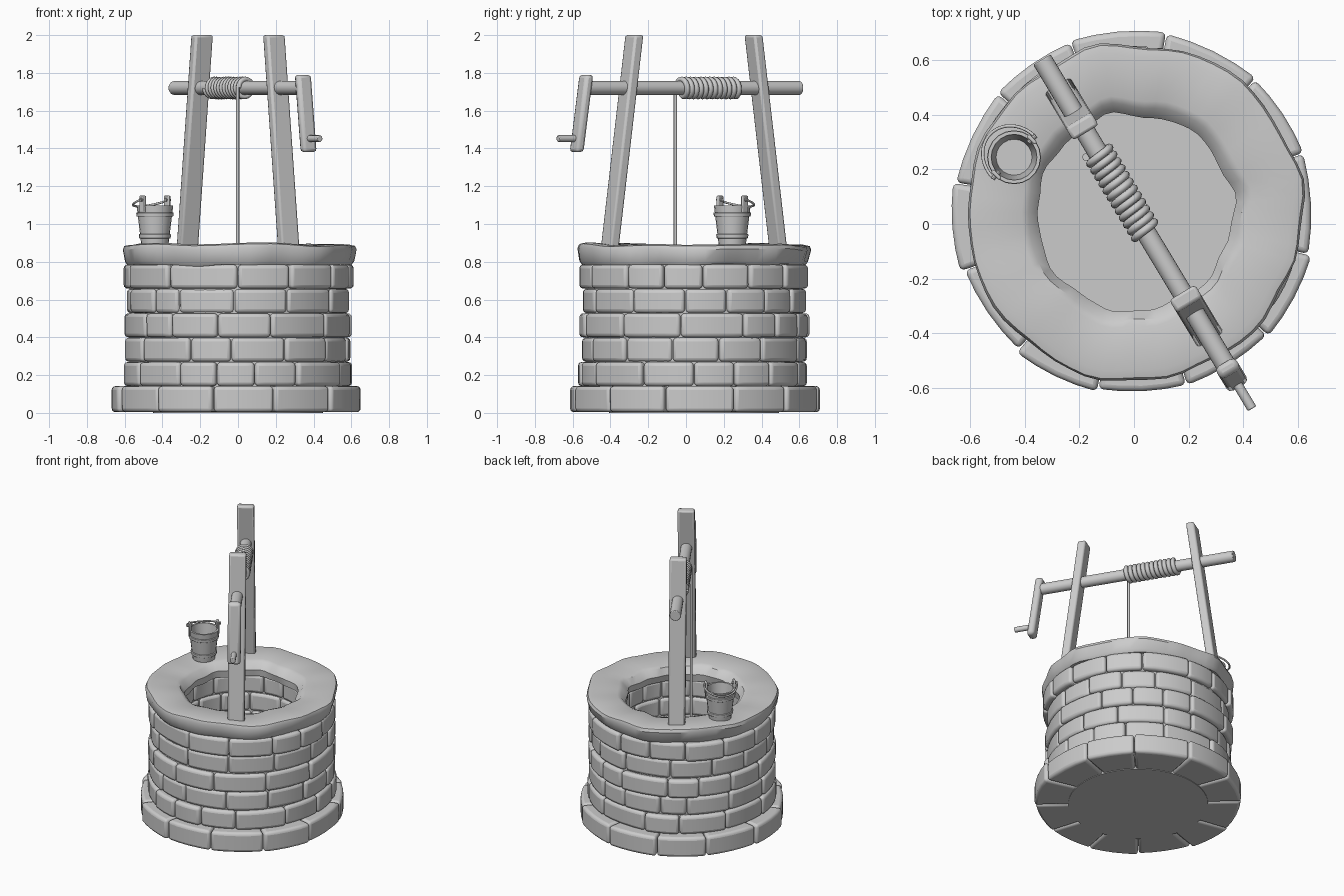
import bpy, bmesh, random
from math import sin, cos, pi, radians, sqrt
from mathutils import Vector, Matrix, noise

if "Cube" in bpy.data.objects:
    bpy.data.objects.remove(bpy.data.objects["Cube"])

random.seed(7)
C = Vector((0, 0.042, 0))                 # well centre
U = Vector((0.516, -0.857, 0)).normalized()   # windlass axis
V = Vector((-U.y, U.x, 0))                # across the axis
Z = Vector((0, 0, 1))


def finish(name, bm, bevel=0, segs=2, angle=35):
    bmesh.ops.recalc_face_normals(bm, faces=bm.faces[:])
    me = bpy.data.meshes.new(name)
    bm.to_mesh(me)
    bm.free()
    ob = bpy.data.objects.new(name, me)
    bpy.context.collection.objects.link(ob)
    if bevel:
        m = ob.modifiers.new("bevel", 'BEVEL')
        m.width, m.segments, m.limit_method = bevel, segs, 'ANGLE'
        m.angle_limit = radians(40)
    bpy.ops.object.select_all(action='DESELECT')
    ob.select_set(True)
    bpy.context.view_layer.objects.active = ob
    bpy.ops.object.shade_smooth_by_angle(angle=radians(angle))
    return ob


def P(t, s, z):
    """Point t along the windlass axis, s across it, at height z."""
    return C + U * t + V * s + Z * z


def stone(bm, a0, a1, r0, r1, z0, z1, n=4):
    """Curved block between two angles; outer face flattened toward its chord."""
    sect, half = [], (a1 - a0) / 2
    for i in range(n + 1):
        a = a0 + (a1 - a0) * i / n
        chord = r1 * cos(half) / cos(a - a0 - half)
        ro = r1 * 0.5 + chord * 0.5 + 0.006 * sin(pi * i / n)
        sect.append([bm.verts.new(C + Vector((cos(a) * r, sin(a) * r, z)))
                     for r, z in ((r0, z0), (ro, z0), (ro, z1), (r0, z1))])
    for p, q in zip(sect, sect[1:]):
        for k in range(4):
            bm.faces.new((p[k], p[(k + 1) % 4], q[(k + 1) % 4], q[k]))
    bm.faces.new(sect[0])
    bm.faces.new(sect[-1][::-1])


def course(name, count, r0, r1, z0, z1, vary, start):
    bm = bmesh.new()
    w = [1 + random.uniform(-vary, vary) for _ in range(count)]
    a = start
    for k in w:
        step = 2 * pi * k / sum(w)
        stone(bm, a + 0.003, a + step - 0.003, r0, r1 + random.uniform(-0.008, 0.01), z0, z1)
        a += step
    finish(name, bm, 0.02, 3)


def lathe(name, prof, centre, n=32, closed=True, wobble=0, bevel=0):
    """Spin (r, z) points about a vertical line."""
    bm = bmesh.new()
    rings = []
    for i in range(n):
        a = 2 * pi * i / n
        ring = []
        for r, z in prof:
            d = Vector((cos(a), sin(a), 0))
            if wobble:
                q = noise.noise_vector(Vector((d.x * 3, d.y * 3, z * 4)))
                r, z = r + q.x * wobble, z + q.y * wobble * 0.5
            ring.append(bm.verts.new(centre + d * r + Z * z))
        rings.append(ring)
    m = len(prof)
    for i in range(n):
        p, q = rings[i], rings[(i + 1) % n]
        for k in range(m if closed else m - 1):
            bm.faces.new((p[k], p[(k + 1) % m], q[(k + 1) % m], q[k]))
    if not closed:                        # cap open ends
        bm.faces.new([r[0] for r in rings])
        bm.faces.new([r[-1] for r in rings])
    return finish(name, bm, bevel)


def beam(name, lo, hi, a, b, bevel):
    """Leaning plank: a along the axis, b across; ends level."""
    bm = bmesh.new()
    ends = [[bm.verts.new(p + U * (x * a / 2) + V * (y * b / 2))
             for x, y in ((-1, -1), (1, -1), (1, 1), (-1, 1))] for p in (lo, hi)]
    bm.faces.new(ends[0])
    bm.faces.new(ends[1])
    for k in range(4):
        j = (k + 1) % 4
        bm.faces.new((ends[0][k], ends[0][j], ends[1][j], ends[1][k]))
    return finish(name, bm, bevel)


def rod(name, p, q, r, n=16, bevel=0):
    bm = bmesh.new()
    d = q - p
    mat = Matrix.Translation((p + q) / 2) @ d.to_track_quat('Z', 'Y').to_matrix().to_4x4()
    bmesh.ops.create_cone(bm, cap_ends=True, segments=n, radius1=r, radius2=r,
                          depth=d.length, matrix=mat)
    return finish(name, bm, bevel)


def tube(name, pts, r):
    """Wire or rope along a path, turned into a mesh."""
    cu = bpy.data.curves.new(name, 'CURVE')
    cu.dimensions, cu.bevel_depth, cu.bevel_resolution, cu.use_fill_caps = '3D', r, 2, True
    sp = cu.splines.new('POLY')
    sp.points.add(len(pts) - 1)
    for s, p in zip(sp.points, pts):
        s.co = (*p, 1)
    ob = bpy.data.objects.new(name, cu)
    bpy.context.collection.objects.link(ob)
    bpy.ops.object.select_all(action='DESELECT')
    ob.select_set(True)
    bpy.context.view_layer.objects.active = ob
    bpy.ops.object.convert(target='MESH')
    bpy.ops.object.shade_smooth_by_angle(angle=radians(50))


# stone courses, mortar core and floor
course("base_course", 12, 0.385, 0.663, 0.004, 0.142, 0.12, radians(-73))
for i in range(5):
    z = 0.142 + i * 0.129
    course(f"stone_course_{i + 1}", 14, 0.385, 0.607 - 0.012 * (i % 2), z, z + 0.127, 0.35, i * 0.23)
lathe("mortar_core", [(0.40, 0.02), (0.575, 0.02), (0.575, 0.80), (0.40, 0.80)], C, 48)
lathe("well_floor", [(0.45, 0.0), (0.45, 0.02)], C, 48, closed=False)

# coping ring
lathe("rim", [(0.37, 0.782), (0.59, 0.782), (0.604, 0.80), (0.618, 0.865), (0.61, 0.885),
              (0.58, 0.892), (0.50, 0.888), (0.42, 0.884), (0.395, 0.875), (0.362, 0.83)],
      C, 64, wobble=0.025)

# posts
for name, s in (("front_post", 1), ("rear_post", -1)):
    beam(name, P(0.522 * s, 0, 0.86), P(0.368 * s, 0, 2.0), 0.055, 0.11, 0.012)

# windlass shaft, crank and handle
rod("shaft", P(-0.655, 0, 1.72), P(0.68, 0, 1.72), 0.037, 20, 0.004)
beam("crank_arm", P(0.725, 0, 1.38), P(0.665, 0, 1.79), 0.05, 0.085, 0.018)
rod("crank_handle", P(0.70, 0, 1.452), P(0.84, 0, 1.452), 0.018, 12, 0.004)

# rope wound on the shaft, then hanging into the well
turns, t0, t1, R = 12, -0.265, 0.083, 0.046
coil = []
for i in range(turns * 20 + 1):
    a = -pi - 2 * pi * turns + 2 * pi * i / 20
    coil.append(P(t0 + (t1 - t0) * i / (turns * 20), R * cos(a), 1.72 + R * sin(a)))
tube("rope_coil", coil, 0.0145)
tube("hanging_rope", [P(t1, -0.052, 1.725), P(t1, -0.052, 0.06)], 0.009)

# bucket body, bands, ears and bail
B = Vector((-0.44, 0.245, 0))
E = Vector((1, 1, 0)) / sqrt(2)           # ear direction
F = Vector((-1, 1, 0)) / sqrt(2)          # bail falls this way
lathe("bucket", [(0.072, 0.89), (0.097, 1.098), (0.084, 1.098), (0.066, 0.92)], B, 20, closed=False)
for z in (0.935, 1.05):
    r = 0.072 + (z - 0.89) * 0.12
    lathe("bucket_band", [(r - 0.006, z - 0.011), (r + 0.006, z - 0.011),
                          (r + 0.008, z + 0.011), (r - 0.004, z + 0.011)], B, 20, bevel=0.003)
for s in (-1, 1):
    bm = bmesh.new()
    mat = (Matrix.Translation(B + E * (0.092 * s) + Z * 1.105) @ Matrix.Rotation(pi / 4, 4, 'Z')
           @ Matrix.Diagonal((0.014, 0.042, 0.09, 1)))
    bmesh.ops.create_cube(bm, size=1, matrix=mat)
    finish("bucket_ear", bm, 0.005)
    rod("ear_pin", B + E * (0.075 * s) + Z * 1.128, B + E * (0.112 * s) + Z * 1.128, 0.009, 10)
bail = []
for i in range(25):
    a = pi * i / 24
    bail.append(B + E * (0.108 * cos(a)) + F * (0.122 * sin(a)) + Z * (1.128 - 0.035 * sin(a)))
tube("bucket_bail", bail, 0.006)
